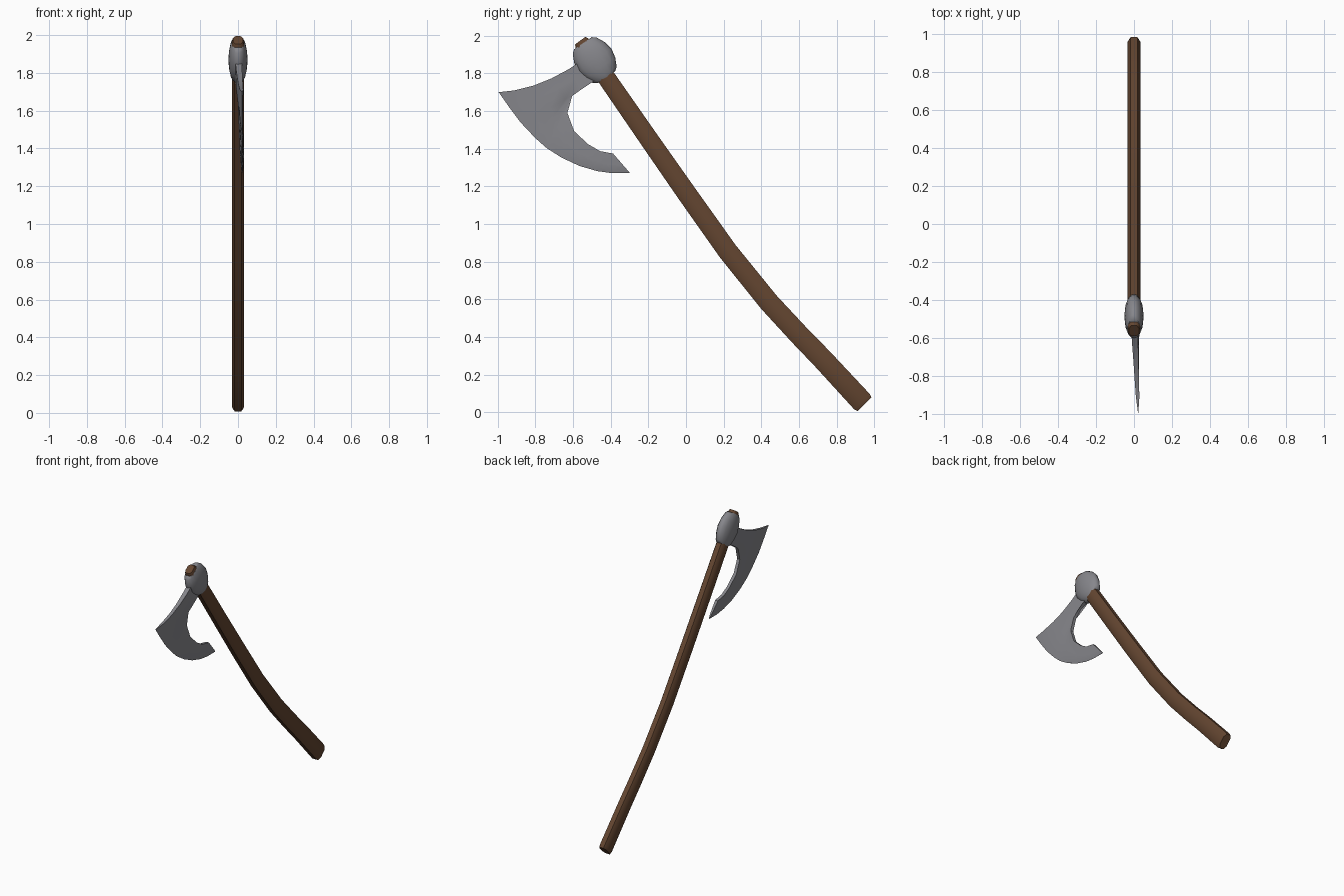
import bpy, bmesh, math
from mathutils import Vector

cube = bpy.data.objects.get("Cube")
if cube:
    bpy.data.objects.remove(cube, do_unlink=True)


def material(name, rgb):
    m = bpy.data.materials.new(name)
    m.use_nodes = True
    m.diffuse_color = (*rgb, 1)
    m.node_tree.nodes["Principled BSDF"].inputs["Base Color"].default_value = (*rgb, 1)
    return m


wood = material("brown_wood", (0.125, 0.06, 0.03))
steel = material("grey_steel", (0.24, 0.24, 0.26))


def finish(name, bm, mat, angle):
    bmesh.ops.recalc_face_normals(bm, faces=bm.faces)
    mesh = bpy.data.meshes.new(name)
    bm.to_mesh(mesh)
    bm.free()
    mesh.materials.append(mat)
    ob = bpy.data.objects.new(name, mesh)
    bpy.context.collection.objects.link(ob)
    bpy.ops.object.select_all(action='DESELECT')
    ob.select_set(True)
    bpy.context.view_layer.objects.active = ob
    bpy.ops.object.shade_smooth_by_angle(angle=math.radians(angle))
    return ob


def sweep(name, path, section, mat, angle):
    """Sweep a section along path entries (y, z, half width in x, half depth)."""
    bm = bmesh.new()
    rings = []
    for i, (y, z, wide, deep) in enumerate(path):
        a, b = path[max(i - 1, 0)], path[min(i + 1, len(path) - 1)]
        along = Vector((0, b[0] - a[0], b[1] - a[1])).normalized()
        across = Vector((0, -along.z, along.y))
        rings.append([bm.verts.new(Vector((u * wide, y, z)) + across * v * deep)
                      for u, v in section])
    n = len(section)
    for r, s in zip(rings, rings[1:]):
        for k in range(n):
            bm.faces.new((r[k], r[(k + 1) % n], s[(k + 1) % n], s[k]))
    bm.faces.new(rings[0])
    bm.faces.new(rings[-1])
    return finish(name, bm, mat, angle)


# Curved wooden handle with chamfered corners and ends
c = 0.55
octagon = [(1, -c), (1, c), (c, 1), (-c, 1), (-1, c), (-1, -c), (-c, -1), (c, -1)]
handle_path = [
    (-.562, 1.974, .026, .034), (-.548, 1.955, .033, .045),
    (-.426, 1.782, .033, .048), (-.20, 1.455, .033, .05),
    (0, 1.168, .033, .052), (.222, .855, .033, .053),
    (.44, .585, .033, .054), (.60, .412, .033, .055),
    (.724, .284, .033, .056), (.935, .056, .033, .058),
    (.948, .043, .028, .052)]
sweep("handle", handle_path, octagon, wood, 50)

# Barrel-shaped socket wrapped around the handle
oval = [(math.cos(math.tau * k / 16), math.sin(math.tau * k / 16)) for k in range(16)]
barrel = [(-.11, .034, .056), (-.095, .040, .076), (-.05, .048, .098), (0, .051, .108),
          (.05, .048, .098), (.095, .040, .076), (.11, .034, .056)]
socket_path = [(-.485 + .57 * t, 1.87 - .82 * t, w, d) for t, w, d in barrel]
sweep("socket", socket_path, oval, steel, 45)

# Bearded blade: strips run from the neck and inner curve to the cutting edge
inner = [(-.53, 1.885), (-.50, 1.83), (-.48, 1.765), (-.562, 1.732), (-.605, 1.679),
         (-.63, 1.59), (-.594, 1.493), (-.52, 1.424), (-.456, 1.387), (-.387, 1.374)]
edge = [(-.995, 1.70), (-.939, 1.62), (-.88, 1.541), (-.80, 1.456), (-.74, 1.403),
        (-.66, 1.352), (-.565, 1.308), (-.472, 1.281), (-.393, 1.27), (-.297, 1.27)]
steps = [(0, 1), (.2, .9), (.4, .75), (.6, .65), (.82, .5), (1, .04)]
bm = bmesh.new()
sides = []
for side in (-1, 1):
    grid = []
    for j, (p, q) in enumerate(zip(inner, edge)):
        p, q = Vector(p), Vector(q)
        root = .018 if j < 3 else .011
        row = []
        for f, thick in steps:
            pos = p.lerp(q, f)
            pos.y -= 4 * f * (1 - f) * .04 * max(0, 1 - j / 3)
            lean = .022 * min(1, (pos - Vector((-.5, 1.85))).length / .5)
            row.append(bm.verts.new((lean + side * root * thick, pos.x, pos.y)))
        grid.append(row)
    for r, s in zip(grid, grid[1:]):
        for k in range(len(steps) - 1):
            bm.faces.new((r[k], r[k + 1], s[k + 1], s[k]))
    sides.append(grid)
# Close the rim between the two sides
rims = [g[0] + [r[-1] for r in g[1:]] + g[-1][-2::-1] + [r[0] for r in g[-2:0:-1]]
        for g in sides]
n = len(rims[0])
for k in range(n):
    m = (k + 1) % n
    bm.faces.new((rims[0][k], rims[0][m], rims[1][m], rims[1][k]))
finish("blade", bm, steel, 35)
